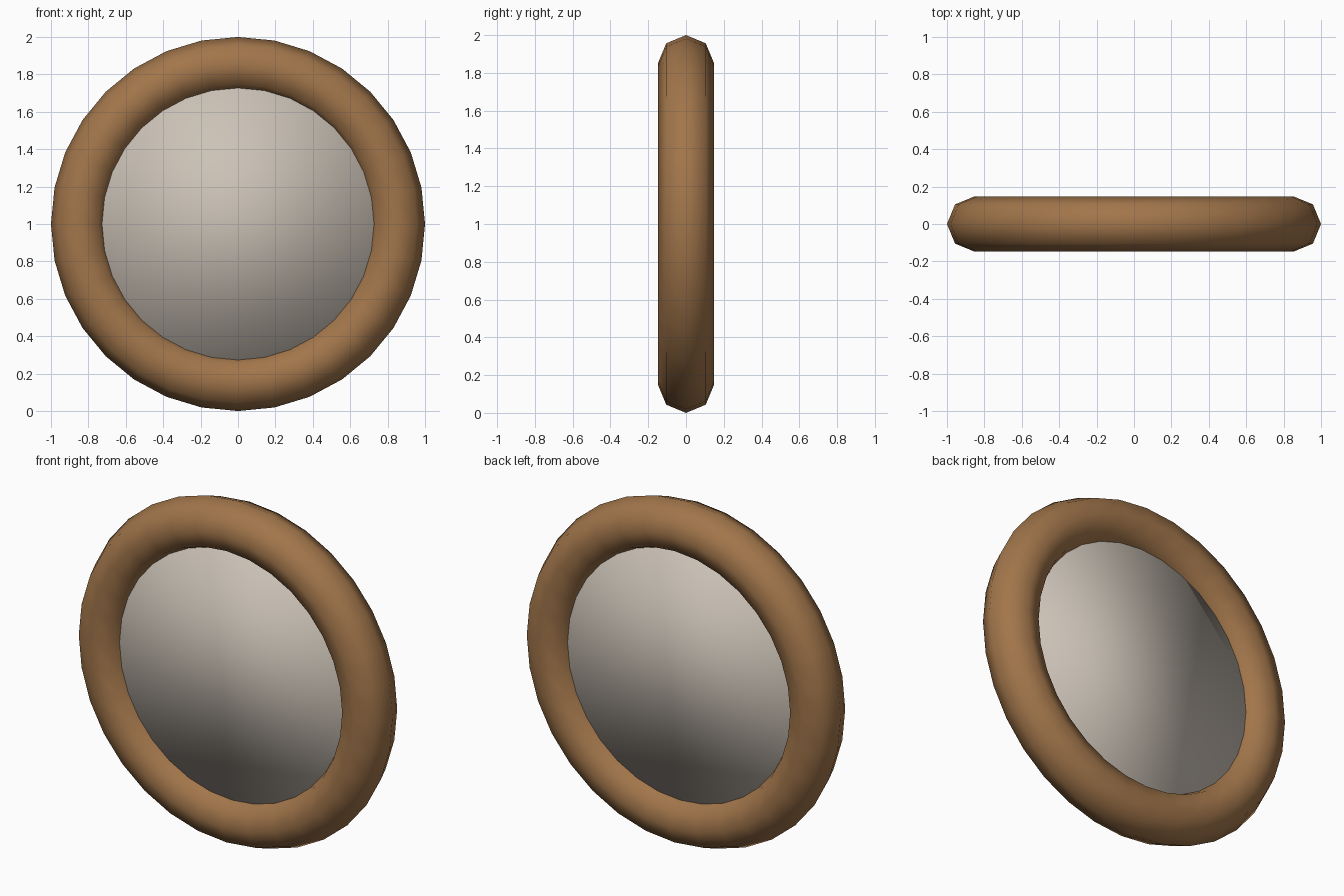
import bpy
from math import pi

cube = bpy.data.objects.get("Cube")
if cube:
    bpy.data.objects.remove(cube, do_unlink=True)


def make_material(name, colour):
    mat = bpy.data.materials.new(name)
    mat.use_nodes = True
    mat.diffuse_color = colour
    mat.node_tree.nodes["Principled BSDF"].inputs["Base Color"].default_value = colour
    return mat


def finish(name, mat):
    obj = bpy.context.object
    obj.name = name
    obj.data.materials.append(mat)
    bpy.ops.object.shade_smooth()
    return obj


SEGMENTS = 32
TUBE = 0.148
wood = make_material("warm wood", (0.36, 0.18, 0.07, 1))
glass = make_material("pale grey", (0.60, 0.54, 0.47, 1))

# Round frame standing upright
bpy.ops.mesh.primitive_torus_add(
    major_segments=SEGMENTS, minor_segments=8,
    major_radius=1 - TUBE, minor_radius=TUBE,
    location=(0, 0, 1), rotation=(pi / 2, 0, 0))
finish("round_frame", wood)

# Disc set into the frame, its rim hidden inside the tube
bpy.ops.mesh.primitive_cylinder_add(
    vertices=SEGMENTS, radius=0.8, depth=0.112,
    location=(0, 0, 1), rotation=(pi / 2, 0, 0))
finish("centre_disc", glass)
